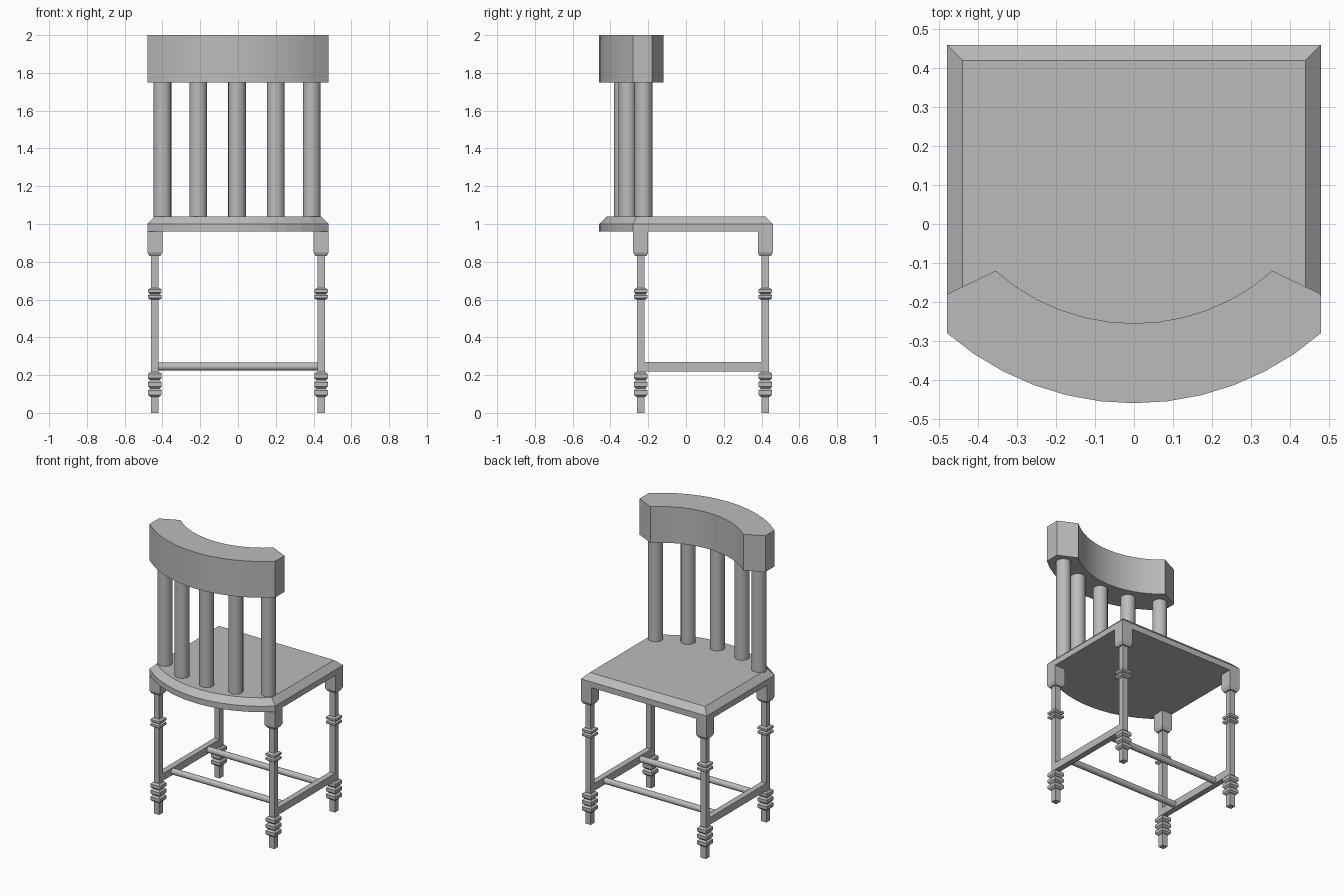
import bpy, bmesh, math
from mathutils import Vector

cube = bpy.data.objects.get("Cube")
if cube:
    bpy.data.objects.remove(cube, do_unlink=True)

grey = bpy.data.materials.new("plain_grey")
grey.use_nodes = True
colour = (0.5, 0.5, 0.5, 1)
grey.diffuse_color = colour
grey.node_tree.nodes["Principled BSDF"].inputs["Base Color"].default_value = colour


def finish(name, bm, smooth=False):
    """Turn a bmesh into a named object."""
    bmesh.ops.recalc_face_normals(bm, faces=bm.faces)
    mesh = bpy.data.meshes.new(name)
    bm.to_mesh(mesh)
    bm.free()
    mesh.materials.append(grey)
    obj = bpy.data.objects.new(name, mesh)
    bpy.context.collection.objects.link(obj)
    if smooth:
        bpy.ops.object.select_all(action='DESELECT')
        obj.select_set(True)
        bpy.context.view_layer.objects.active = obj
        bpy.ops.object.shade_smooth_by_angle(angle=math.radians(30))
    return obj


def loft(name, rings, smooth=False):
    """Join matching closed loops and cap both ends."""
    bm = bmesh.new()
    loops = [[bm.verts.new(p) for p in ring] for ring in rings]
    n = len(loops[0])
    for a, b in zip(loops, loops[1:]):
        for i in range(n):
            j = (i + 1) % n
            bm.faces.new((a[i], a[j], b[j], b[i]))
    bm.faces.new(loops[0])
    bm.faces.new(loops[-1])
    return finish(name, bm, smooth)


def arc(half, y_end, y_mid, steps=12):
    """Forward-bulging arc from -half to +half."""
    sag = y_end - y_mid
    r = (half * half + sag * sag) / (2 * sag)
    sweep = math.asin(half / r)
    angles = [sweep * (2 * i / steps - 1) for i in range(steps + 1)]
    return [(r * math.sin(a), y_mid + r - r * math.cos(a)) for a in angles]


def at_height(outline, z):
    return [(x, y, z) for x, y in outline]


def cylinder(name, start, end, radius, sides):
    start, end = Vector(start), Vector(end)
    turn = (end - start).to_track_quat('Z', 'Y')
    circle = [turn @ Vector((radius * math.cos(a), radius * math.sin(a), 0))
              for a in (math.tau * i / sides for i in range(sides))]
    return loft(name, [[p + c for c in circle] for p in (start, end)], True)


# Seat: bowed front, chamfered upper edge
outer = arc(0.48, -0.28, -0.46) + [(0.48, 0.46), (-0.48, 0.46)]
inner = arc(0.44, -0.26, -0.42) + [(0.44, 0.42), (-0.44, 0.42)]
loft("seat", [at_height(outer, 0.96), at_height(outer, 1.0), at_height(inner, 1.04)])

# Curved top rail with angled ends
rail = (arc(0.48, -0.28, -0.46) + [(0.48, -0.18)]
        + arc(0.355, -0.12, -0.255)[::-1] + [(-0.48, -0.18)])
loft("top_rail", [at_height(rail, 1.75), at_height(rail, 2.0)], True)

# Spindles
for i, (x, y) in enumerate([(-0.4, -0.225), (-0.21, -0.31), (-0.005, -0.335),
                            (0.2, -0.31), (0.39, -0.225)]):
    cylinder(f"spindle_{i + 1}", (x, y, 1.03), (x, y, 1.76), 0.047, 20)

# Leg profile: half-width and height, with square beads
profile = [(0.02, 0)]
for low, height, count in ((0.085, 0.044, 3), (0.6, 0.03, 2)):
    profile.append((0.02, low))
    for k in range(count):
        for w, t in ((0.025, 0), (0.036, 0.25), (0.036, 0.75), (0.025, 1)):
            if k == 0 or t > 0:
                profile.append((w, low + (k + t) * height))
    profile.append((0.02, low + count * height))
profile += [(0.02, 0.83), (0.03, 0.83), (0.04, 0.85), (0.04, 0.965)]

corners = [(-1, -1), (1, -1), (1, 1), (-1, 1)]
for side, sx in (("left", 1), ("right", -1)):
    for end, y in (("front", -0.24), ("back", 0.42)):
        loft(f"{end}_{side}_leg", [[(0.44 * sx + w * a, y + w * b, z) for a, b in corners]
                                   for w, z in profile])
    # Side stretcher
    loft(f"{side}_stretcher", [[(0.44 * sx + 0.02 * a, y, 0.245 + 0.025 * b) for a, b in corners]
                               for y in (-0.22, 0.4)])

# Cross rods between the side stretchers
for name, y in (("front_rod", -0.11), ("back_rod", 0.28)):
    cylinder(name, (-0.43, y, 0.245), (0.43, y, 0.245), 0.021, 16)
